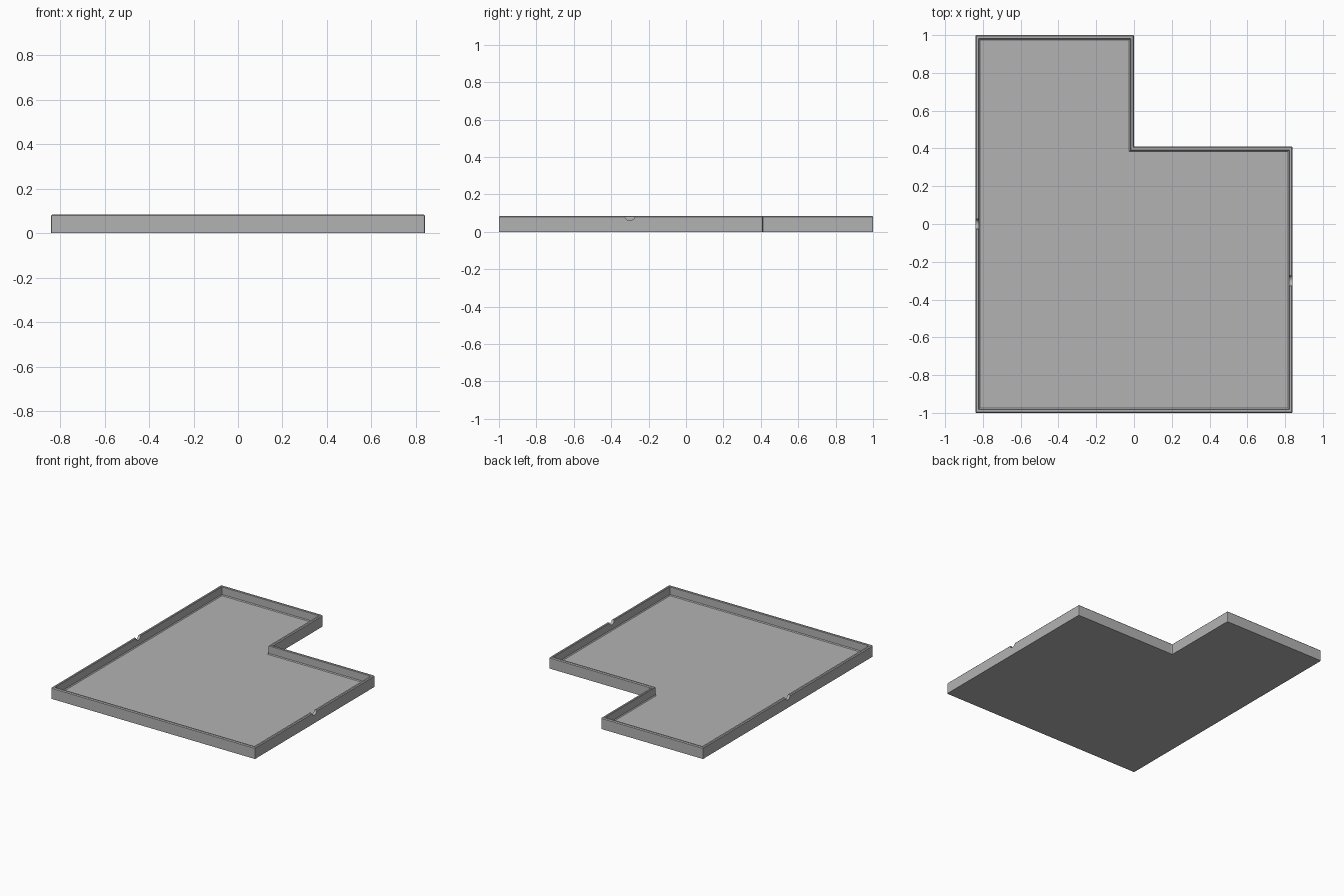
import bpy
import bmesh
from math import pi

cube = bpy.data.objects.get("Cube")
if cube:
    bpy.data.objects.remove(cube, do_unlink=True)

# Single grey material
grey = bpy.data.materials.new("grey")
grey.use_nodes = True
COLOUR = (0.45, 0.45, 0.45, 1)
grey.diffuse_color = COLOUR
grey.node_tree.nodes["Principled BSDF"].inputs["Base Color"].default_value = COLOUR

HEIGHT, WALL, FLOOR, EASE = 0.085, 0.02, 0.02, 0.006

# L-shaped outline: corner position and inward direction
OUTLINE = [
    (-0.84, -1, 1, 1), (0.84, -1, -1, 1), (0.84, 0.41, -1, -1),
    (0, 0.41, -1, -1), (0, 1, -1, -1), (-0.84, 1, 1, -1),
]

# Wall section: inset from the outline, height
SECTION = [
    (0, 0), (0, HEIGHT - EASE), (EASE, HEIGHT), (WALL - EASE / 2, HEIGHT),
    (WALL, HEIGHT - EASE / 2), (WALL, FLOOR + EASE), (WALL + EASE, FLOOR),
]


def build_tray():
    bm = bmesh.new()
    rings = [[bm.verts.new((x + sx * d, y + sy * d, z)) for x, y, sx, sy in OUTLINE]
             for d, z in SECTION]
    n = len(OUTLINE)
    for low, high in zip(rings, rings[1:]):
        for i in range(n):
            j = (i + 1) % n
            bm.faces.new((low[i], low[j], high[j], high[i]))
    # Underside and inner floor
    bm.faces.new(rings[0][::-1])
    bm.faces.new(rings[-1])
    # Ease the upright outer corners
    uprights = [bm.edges.get((a, b)) for a, b in zip(rings[0], rings[1])]
    bmesh.ops.bevel(bm, geom=uprights, offset=0.005, segments=2, profile=0.5,
                    affect='EDGES')
    bmesh.ops.recalc_face_normals(bm, faces=bm.faces[:])
    mesh = bpy.data.meshes.new("tray")
    bm.to_mesh(mesh)
    bm.free()
    mesh.materials.append(grey)
    tray = bpy.data.objects.new("tray", mesh)
    bpy.context.collection.objects.link(tray)
    return tray


def cut_notch(tray, x, y):
    bpy.ops.mesh.primitive_cylinder_add(vertices=24, radius=0.028, depth=0.07,
                                        location=(x, y, HEIGHT + 0.003),
                                        rotation=(0, pi / 2, 0))
    cutter = bpy.context.object
    cutter.name = "notch_cutter"
    cutter.hide_render = True
    cutter.data.materials.append(grey)
    cut = tray.modifiers.new("notch", 'BOOLEAN')
    cut.operation, cut.solver, cut.object = 'DIFFERENCE', 'EXACT', cutter
    bpy.context.view_layer.objects.active = tray
    bpy.ops.object.modifier_apply(modifier=cut.name)
    bpy.data.objects.remove(cutter, do_unlink=True)


tray = build_tray()
# Half-round notches in the rim of the two side walls
cut_notch(tray, 0.83, -0.3)
cut_notch(tray, -0.83, 0)
